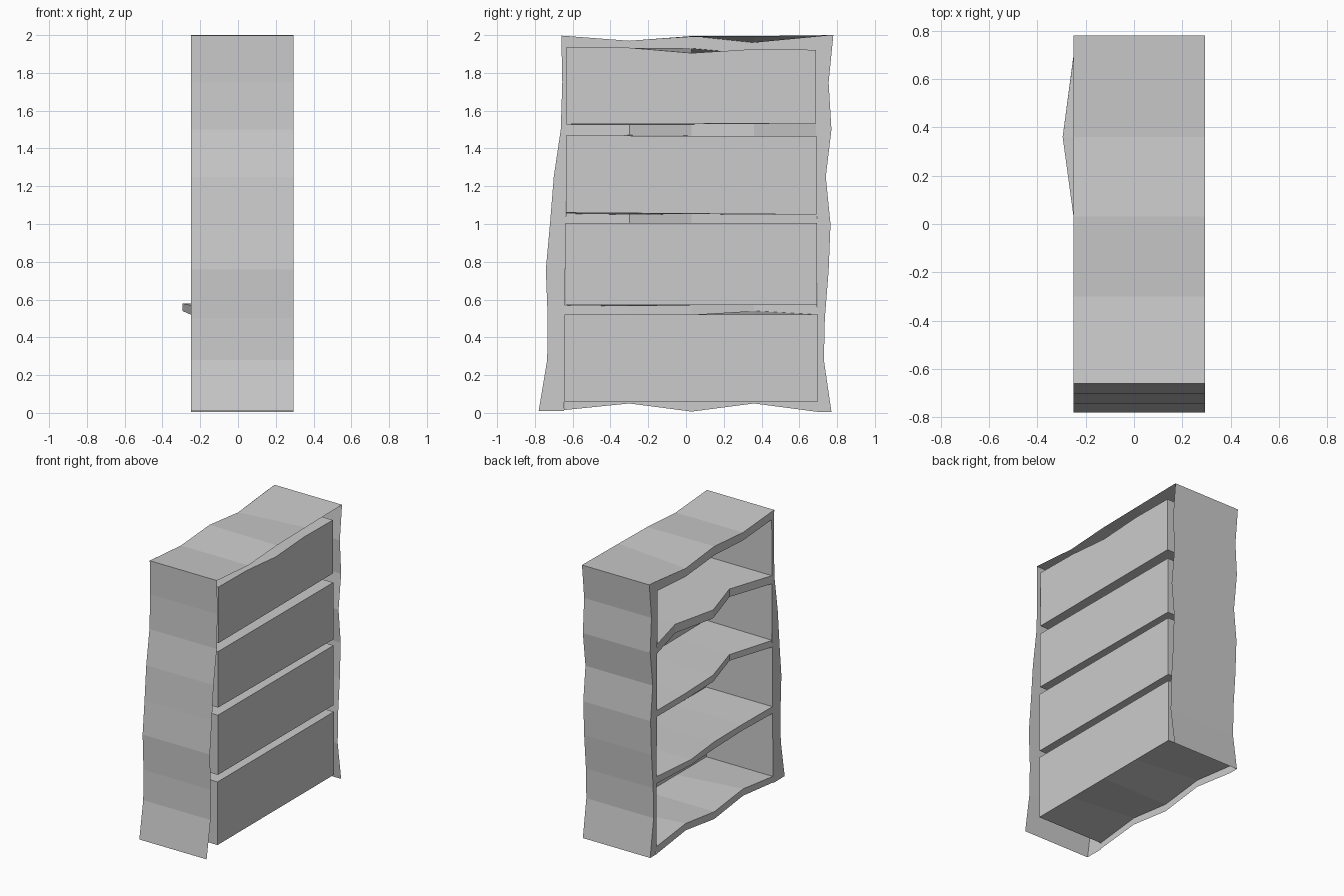
import bpy, bmesh

if "Cube" in bpy.data.objects:
    bpy.data.objects.remove(bpy.data.objects["Cube"])

XF, XB, XP = -0.25, 0.293, 0.285          # open side, rear rim, rear panels
YS = [None, -0.3, 0.03, 0.36, None]       # bend stations along the shelves


def strips(name, pairs):
    """Object made of quad strips, each between two equal-length polylines."""
    bm = bmesh.new()
    for a, b in pairs:
        va = [bm.verts.new(p) for p in a]
        vb = [bm.verts.new(p) for p in b]
        for i in range(len(a) - 1):
            bm.faces.new((va[i], va[i + 1], vb[i + 1], vb[i]))
    bmesh.ops.remove_doubles(bm, verts=bm.verts, dist=0.0005)
    bmesh.ops.recalc_face_normals(bm, faces=bm.faces)
    me = bpy.data.meshes.new(name)
    bm.to_mesh(me)
    bm.free()
    ob = bpy.data.objects.new(name, me)
    bpy.context.collection.objects.link(ob)
    return ob


def line(y0, y1, zs, dx=(0,) * 5, x=XF):
    ys = [y0] + YS[1:4] + [y1]
    return [(x + d, y, z) for d, y, z in zip(dx, ys, zs)]


# Crooked side outlines (y, z), bottom to top
left = [(-0.78, 0.01), (-0.735, 0.28), (-0.732, 0.5), (-0.742, 0.76), (-0.72, 1.0),
        (-0.70, 1.25), (-0.663, 1.5), (-0.655, 1.75), (-0.66, 1.997)]
right = [(0.77, 0.005), (0.73, 0.28), (0.735, 0.5), (0.755, 0.75), (0.765, 1.0),
         (0.74, 1.25), (0.77, 1.5), (0.755, 1.75), (0.78, 2.0)]


def inner_l(z): return -0.645 + 0.0075 * z
def inner_r(z): return 0.70 - 0.0075 * z


# Outer shell: two sides and the wavy top
def at_x(prof, x): return [(x, y, z) for y, z in prof]


top_front = line(-0.66, 0.78, [1.997, 1.97, 1.995, 1.96, 2.0])
top_rear = line(-0.66, 0.78, [1.997, 1.97, 1.99, 1.995, 2.0], x=XB)
strips("outer_shell", [
    (at_x(left, XF), at_x(left, XB)),
    (at_x(right, XF), at_x(right, XB)),
    (top_front, top_rear)])

# Front edges of each compartment: floor z, floor dx, ceiling z, ceiling dx
flat = (0,) * 5
bend1 = (0, 0.01, 0, -0.045, 0)
bend2 = (0, 0.11, 0.01, 0, 0)
bend3 = (0, 0.11, 0.01, 0.085, 0)
bays = [
    ([0.06, 0.10, 0.06, 0.10, 0.06], flat, [0.52, 0.52, 0.52, 0.54, 0.52], bend1),
    ([0.57, 0.565, 0.57, 0.58, 0.57], bend1, [1.005] * 5, bend2),
    ([1.055, 1.05, 1.053, 1.05, 1.05], bend2, [1.468, 1.47, 1.467, 1.466, 1.465], bend3),
    ([1.528, 1.528, 1.528, 1.53, 1.533], bend3, [1.937, 1.912, 1.93, 1.90, 1.922], flat)]
rear_z = [(0.06, 0.06, 0.52, 0.52), (0.57, 0.57, 1.005, 1.005),
          (1.06, 1.05, 1.468, 1.465), (1.528, 1.533, 1.937, 1.922)]

# Box-shaped compartments: floor, ceiling, rear panel and both ends
edges = []
for n, (fz, fd, cz, cd) in enumerate(bays):
    zl = sum(rear_z[n]) / 4
    y0, y1 = inner_l(zl), inner_r(zl)
    floor, ceil = line(y0, y1, fz, fd), line(y0, y1, cz, cd)
    a, b, c, d = rear_z[n]
    t = [0, 0.26, 0.5, 0.75, 1]
    rf = line(y0, y1, [a + (b - a) * k for k in t], x=XP)
    rc = line(y0, y1, [c + (d - c) * k for k in t], x=XP)
    if n == 3:
        rc[2] = (XP, rc[2][1], 1.905)
    strips(f"compartment_{n + 1}", [
        (floor, rf), (rf, rc), (rc, ceil),
        ([floor[0], rf[0]], [ceil[0], rc[0]]),
        ([floor[4], rf[4]], [ceil[4], rc[4]])])
    edges += [floor, ceil]

# Front faces of the bottom rail, shelves and top rail
bottom = line(-0.645, 0.70, [0.015, 0.05, 0.007, 0.05, 0.005])
top = line(-0.63, 0.685, [1.995, 1.97, 1.995, 1.96, 1.993])
bounds = [bottom] + edges + [top]
for name, k in (("bottom_rail", 0), ("shelf_edge_1", 2), ("shelf_edge_2", 4),
                ("shelf_edge_3", 6), ("top_rail", 8)):
    strips(name, [(bounds[k], bounds[k + 1])])

# Front faces of the two uprights
for name, prof, inner, tz in (("left_upright", left, inner_l, 1.995),
                              ("right_upright", right, inner_r, 1.993)):
    ins = [(XF, inner(z), min(z, tz)) for y, z in prof]
    strips(name, [(at_x(prof, XF), ins)])
